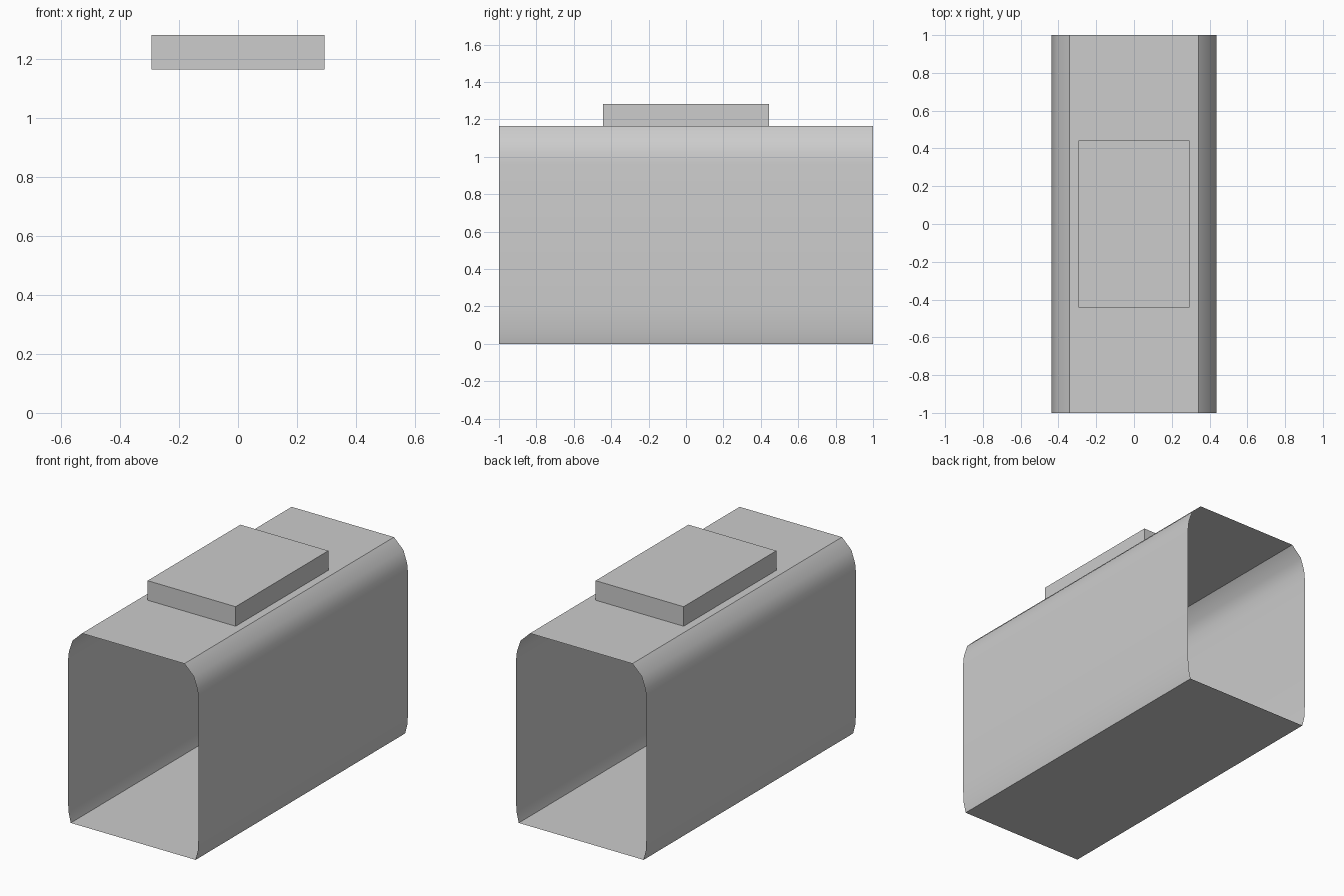
import bpy, bmesh, math

old = bpy.data.objects.get("Cube")
if old:
    bpy.data.objects.remove(old, do_unlink=True)

# One plain grey
grey = bpy.data.materials.new("light_grey")
grey.use_nodes = True
colour = (0.604, 0.604, 0.604, 1.0)
grey.diffuse_color = colour
grey.node_tree.nodes["Principled BSDF"].inputs["Base Color"].default_value = colour


def add_object(name, bm):
    mesh = bpy.data.meshes.new(name)
    bm.to_mesh(mesh)
    bm.free()
    mesh.materials.append(grey)
    obj = bpy.data.objects.new(name, mesh)
    bpy.context.collection.objects.link(obj)
    return obj


# Open-ended shell: half profile (x, z) mirrored into a loop, swept along y
half = [(0.417, 0), (0.433, 0.065), (0.437, 0.2), (0.437, 0.96),
        (0.43, 1.03), (0.405, 1.104), (0.342, 1.165)]
loop = half + [(-x, z) for x, z in reversed(half)]
bm = bmesh.new()
front = [bm.verts.new((x, -1, z)) for x, z in loop]
back = [bm.verts.new((x, 1, z)) for x, z in loop]
for i in range(len(loop)):
    j = (i + 1) % len(loop)
    bm.faces.new((front[i], front[j], back[j], back[i]))
bm.normal_update()
# Normals point out of the tube
if bm.faces[:][len(half) - 1].normal.z < 0:
    bmesh.ops.reverse_faces(bm, faces=bm.faces[:])
shell = add_object("tube_shell", bm)

bpy.ops.object.select_all(action='DESELECT')
shell.select_set(True)
bpy.context.view_layer.objects.active = shell
bpy.ops.object.shade_smooth_by_angle(angle=math.radians(35))

# Flat block resting on the roof
bm = bmesh.new()
bmesh.ops.create_cube(bm, size=1)
bmesh.ops.scale(bm, vec=(0.588, 0.885, 0.118), verts=bm.verts)
bmesh.ops.translate(bm, vec=(0, 0, 1.224), verts=bm.verts)
add_object("roof_block", bm)
